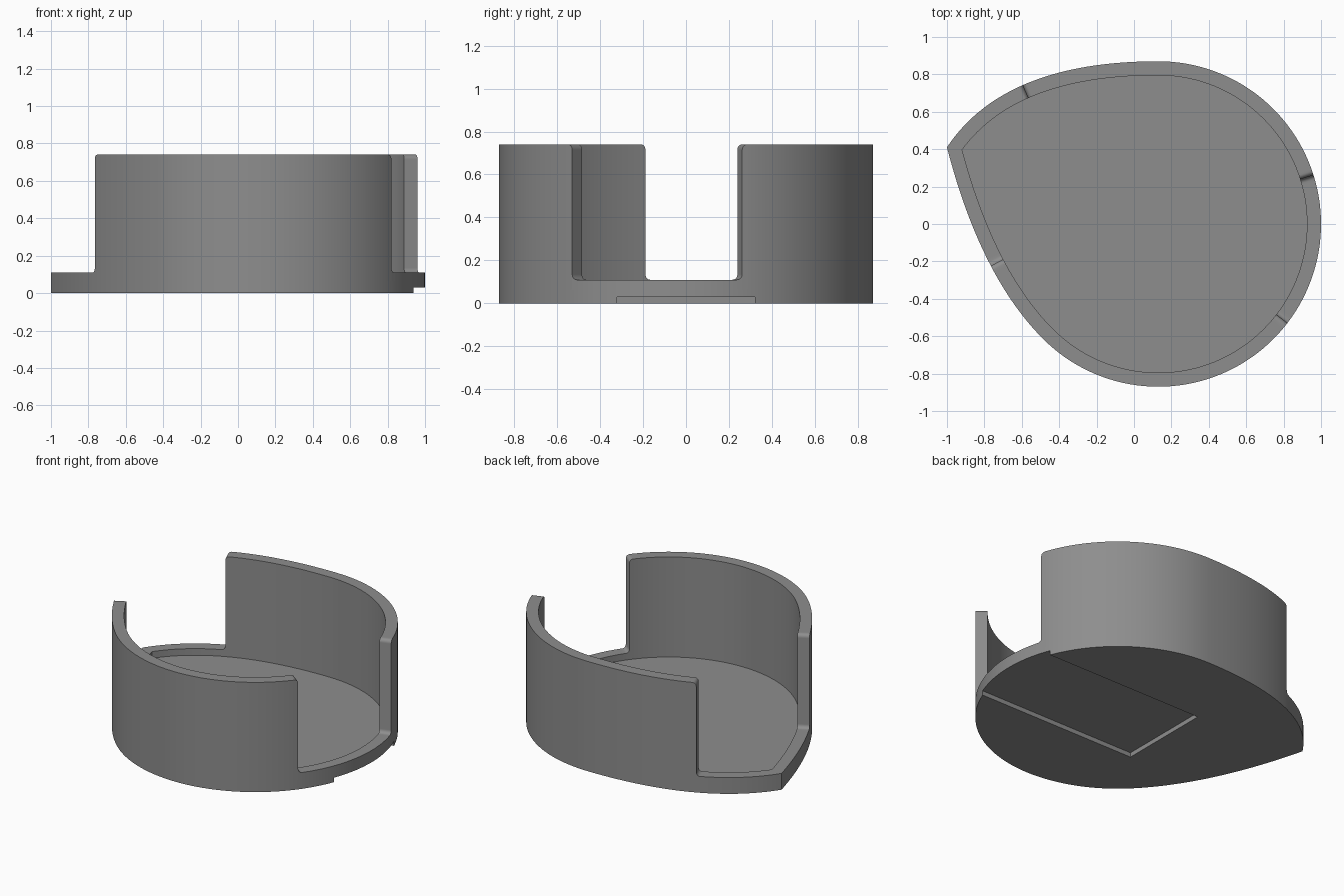
import bpy, bmesh, math
from mathutils import Vector

if "Cube" in bpy.data.objects:
    bpy.data.objects.remove(bpy.data.objects["Cube"])

TOP, LIP, FLOOR = 0.74, 0.11, 0.065   # wall top, low rim, inside floor heights
THICK, R = 0.075, 0.025               # wall thickness, corner rounding
TIP = Vector((-1.0, 0.41))

grey = bpy.data.materials.new("grey")
grey.diffuse_color = (0.27, 0.27, 0.27, 1)
grey.use_nodes = True
grey.node_tree.nodes["Principled BSDF"].inputs["Base Color"].default_value = grey.diffuse_color


def quad_curve(a, b, c, n):
    a, b, c = Vector(a), Vector(b), Vector(c)
    return [a * (1 - t) ** 2 + b * 2 * t * (1 - t) + c * t * t
            for t in (i / n for i in range(n))]


def arc_point(deg):
    r = math.radians(deg)
    return Vector((0.13 + 0.87 * math.cos(r), 0.87 * math.sin(r)))


# Pointed round outline, counterclockwise from the tip
outline = quad_curve(TIP, (-0.823, -0.277), arc_point(225), 30)
outline += [arc_point(225 + 2.5 * i) for i in range(90)]
outline += quad_curve(arc_point(90), (-0.695, 0.87), TIP, 36)
closed = outline + [TIP]
dist = [0.0]
for p, q in zip(closed, closed[1:]):
    dist.append(dist[-1] + (q - p).length)
LENGTH = dist[-1]


def along(s):
    """Outer and inner point at a distance along the outline."""
    i = max(k for k in range(len(outline)) if dist[k] <= s + 1e-9)
    p, q = closed[i], closed[i + 1]
    f = (s - dist[i]) / (dist[i + 1] - dist[i])
    # smooth tangent blended between the neighbouring segments
    d = (q - p).normalized()
    before = (p - closed[i - 1]).normalized() if i > 0 else d
    after = (closed[i + 2] - q).normalized() if i + 2 < len(closed) else d
    t = ((before + d) * (1 - f) + (d + after) * f).normalized()
    inner = Vector((-t.y, t.x)) * THICK
    # mitre the inner corner at the tip
    inner += t * 0.033 * (max(0, 1 - s / 0.3) - max(0, 1 - (LENGTH - s) / 0.3))
    outer = p.lerp(q, f)
    return outer, outer + inner


def locate(x, y):
    return dist[min(range(len(outline)), key=lambda k: (outline[k] - Vector((x, y))).length)]


def finish(name, bm):
    bmesh.ops.recalc_face_normals(bm, faces=bm.faces)
    me = bpy.data.meshes.new(name)
    bm.to_mesh(me)
    bm.free()
    me.materials.append(grey)
    ob = bpy.data.objects.new(name, me)
    bpy.context.collection.objects.link(ob)
    return ob


def prism(name, pts, z0, z1):
    bm = bmesh.new()
    face = bm.faces.new([bm.verts.new((p[0], p[1], z0)) for p in pts])
    new = bmesh.ops.extrude_face_region(bm, geom=[face])["geom"]
    bmesh.ops.translate(bm, vec=(0, 0, z1 - z0),
                        verts=[v for v in new if isinstance(v, bmesh.types.BMVert)])
    return finish(name, bm)


def smooth(ob):
    bpy.ops.object.select_all(action="DESELECT")
    ob.select_set(True)
    bpy.context.view_layer.objects.active = ob
    bpy.ops.object.shade_smooth_by_angle(angle=math.radians(30))


# Base plate with a rectangular slot in the underside, open at the right edge
base = prism("base_plate", outline, 0, FLOOR)
slot = prism("slot_cutter", [(-0.24, -0.32), (1.2, -0.32), (1.2, 0.32), (-0.24, 0.32)], -0.1, 0.03)
slot.hide_render = True
mod = base.modifiers.new("slot", "BOOLEAN")
mod.operation, mod.solver, mod.object = "DIFFERENCE", "EXACT", slot
bpy.context.view_layer.objects.active = base
bpy.ops.object.modifier_apply(modifier="slot")
bpy.data.objects.remove(slot)
smooth(base)

# Rim height along the outline: low lip with two tall walls, rounded at their ends
walls = [(locate(-0.775, -0.21), locate(0.82, -0.525)),
         (locate(0.96, 0.245), locate(-0.585, 0.748))]
steps = [math.radians(15 * i) for i in range(7)]
rise = [(-R + R * math.sin(t), LIP + R * (1 - math.cos(t))) for t in steps]
rise += [(R * (1 - math.cos(t)), TOP - R + R * math.sin(t)) for t in steps]
stations, cursor = [], 0.0


def plain(s0, s1, h):
    stations.extend((s, h) for s in dist[:-1] if s0 <= s < s1 - 1e-4)


for a, b in walls:
    plain(cursor, a - R, LIP)
    stations += [(a + ds, h) for ds, h in rise]
    plain(a + R + 1e-4, b - R, TOP)
    stations += [(b - ds, h) for ds, h in reversed(rise)]
    cursor = b + R + 1e-4
plain(cursor, LENGTH, LIP)

# Sweep the rim
bm = bmesh.new()
columns = []
for s, h in stations:
    o, i = along(s)
    columns.append([bm.verts.new((p.x, p.y, z)) for p, z in
                    ((o, FLOOR), (o, h), (i, h), (i, FLOOR))])
for k, a in enumerate(columns):
    b = columns[(k + 1) % len(columns)]
    jump = (a[0].co - b[0].co).length < 1e-5     # vertical wall end
    for j in ((1,) if jump else (0, 1, 2)):
        bm.faces.new((a[j], b[j], b[j + 1], a[j + 1]))
bmesh.ops.remove_doubles(bm, verts=bm.verts, dist=1e-5)
smooth(finish("rim_and_walls", bm))
